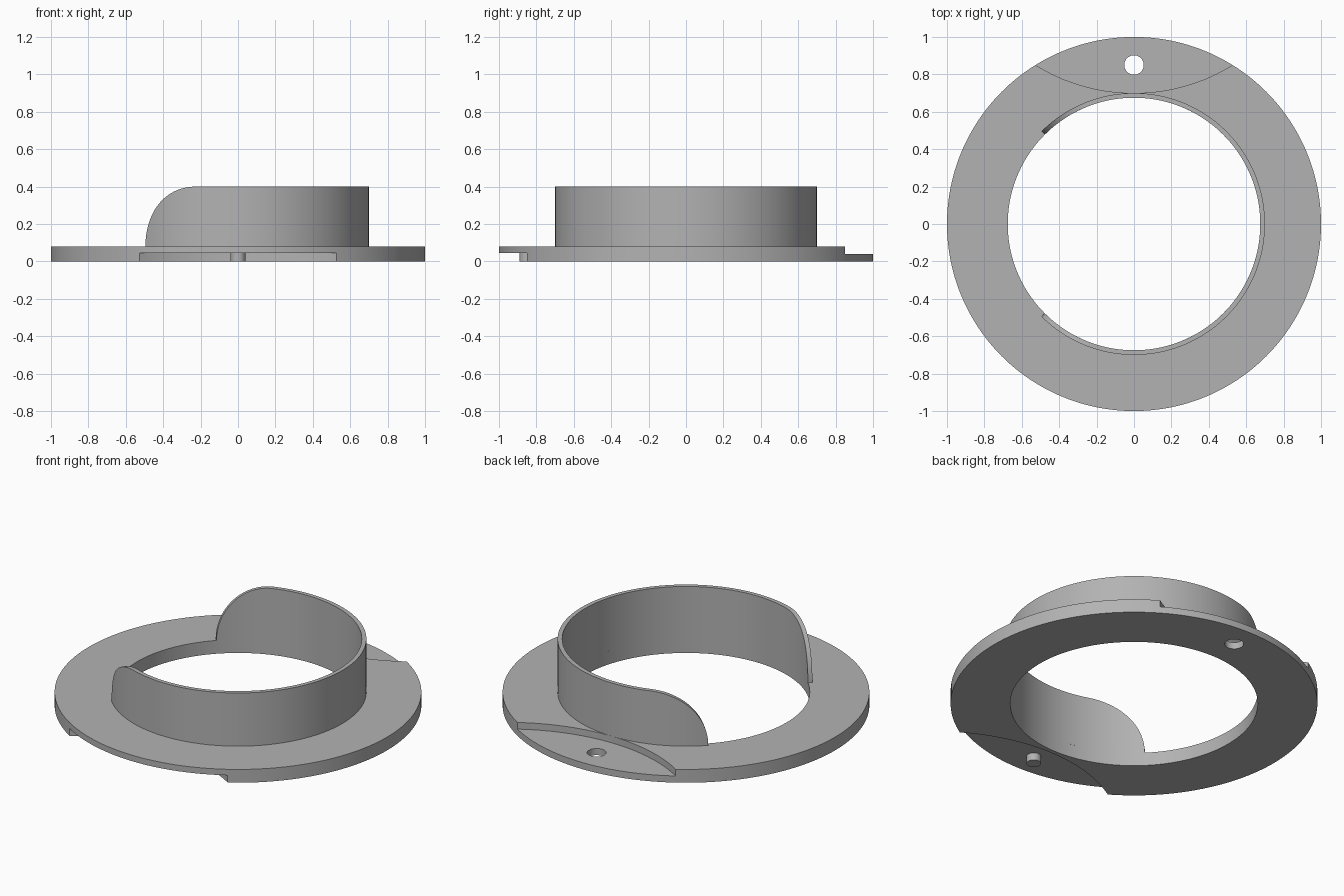
import bpy, bmesh, math

if "Cube" in bpy.data.objects:
    bpy.data.objects.remove(bpy.data.objects["Cube"], do_unlink=True)

R_OUT, R_WALL, R_IN = 1.0, 0.7, 0.675
BASE_H, STEP_H, TOP = 0.08, 0.04, 0.40

grey = bpy.data.materials.new("plain grey")
grey.use_nodes = True
grey.diffuse_color = (0.45, 0.45, 0.45, 1)
grey.node_tree.nodes["Principled BSDF"].inputs["Base Color"].default_value = grey.diffuse_color


def cylinder(name, radius, y, z0, z1, sides):
    bpy.ops.mesh.primitive_cylinder_add(vertices=sides, radius=radius, depth=z1 - z0,
                                        location=(0, y, (z0 + z1) / 2))
    obj = bpy.context.object
    obj.name = name
    obj.data.materials.append(grey)
    return obj


def smooth(obj):
    bpy.ops.object.select_all(action="DESELECT")
    obj.select_set(True)
    bpy.context.view_layer.objects.active = obj
    bpy.ops.object.shade_smooth_by_angle(angle=math.radians(30))


def cut(target, cutter):
    cutter.hide_render = True
    mod = target.modifiers.new("cut", "BOOLEAN")
    mod.operation, mod.solver, mod.object = "DIFFERENCE", "EXACT", cutter
    bpy.context.view_layer.objects.active = target
    bpy.ops.object.modifier_apply(modifier=mod.name)
    bpy.data.objects.remove(cutter, do_unlink=True)


# Flat ring with a lens-shaped step at the back top and front underside
flange = cylinder("flange", R_OUT, 0, 0, BASE_H, 192)
cut(flange, cylinder("bore_cutter", R_IN, 0, -0.1, 0.2, 192))
cut(flange, cylinder("back_step_cutter", 1.0, 1.7, STEP_H, 0.2, 192))
cut(flange, cylinder("front_step_cutter", 1.0, -1.7, -0.1, STEP_H + 0.004, 192))
cut(flange, cylinder("hole_cutter", 0.052, 0.85, -0.1, 0.2, 48))
smooth(flange)

# Locating pin under the front step
smooth(cylinder("locating_pin", 0.04, -0.85, 0, STEP_H + 0.005, 48))

# Upright wall, open on one side, with rounded ends
half, corner = math.radians(135), TOP - BASE_H
sweep = corner / R_WALL
ends = [half - sweep * (1 - math.cos(i / 24 * math.pi / 2)) for i in range(25)]
middle = [(half - sweep) * (1 - i / 64) for i in range(1, 65)]
right_side = ends + middle
angles = right_side + [-a for a in reversed(right_side[:-1])]

bm = bmesh.new()
rows = []
for a in angles:
    d = min(1, (half - abs(a)) / sweep)
    z = BASE_H + corner * math.sqrt(max(0, 1 - (1 - d) ** 2))
    rows.append([bm.verts.new((r * math.cos(a), r * math.sin(a), h))
                 for r, h in ((R_IN, BASE_H), (R_WALL, BASE_H), (R_WALL, z), (R_IN, z))])
for p, q in zip(rows, rows[1:]):
    for i in range(4):
        j = (i + 1) % 4
        bm.faces.new((p[i], p[j], q[j], q[i]))
bmesh.ops.remove_doubles(bm, verts=bm.verts, dist=1e-5)
bmesh.ops.recalc_face_normals(bm, faces=bm.faces)
mesh = bpy.data.meshes.new("wall")
bm.to_mesh(mesh)
bm.free()
mesh.materials.append(grey)
wall = bpy.data.objects.new("wall", mesh)
bpy.context.collection.objects.link(wall)
smooth(wall)
